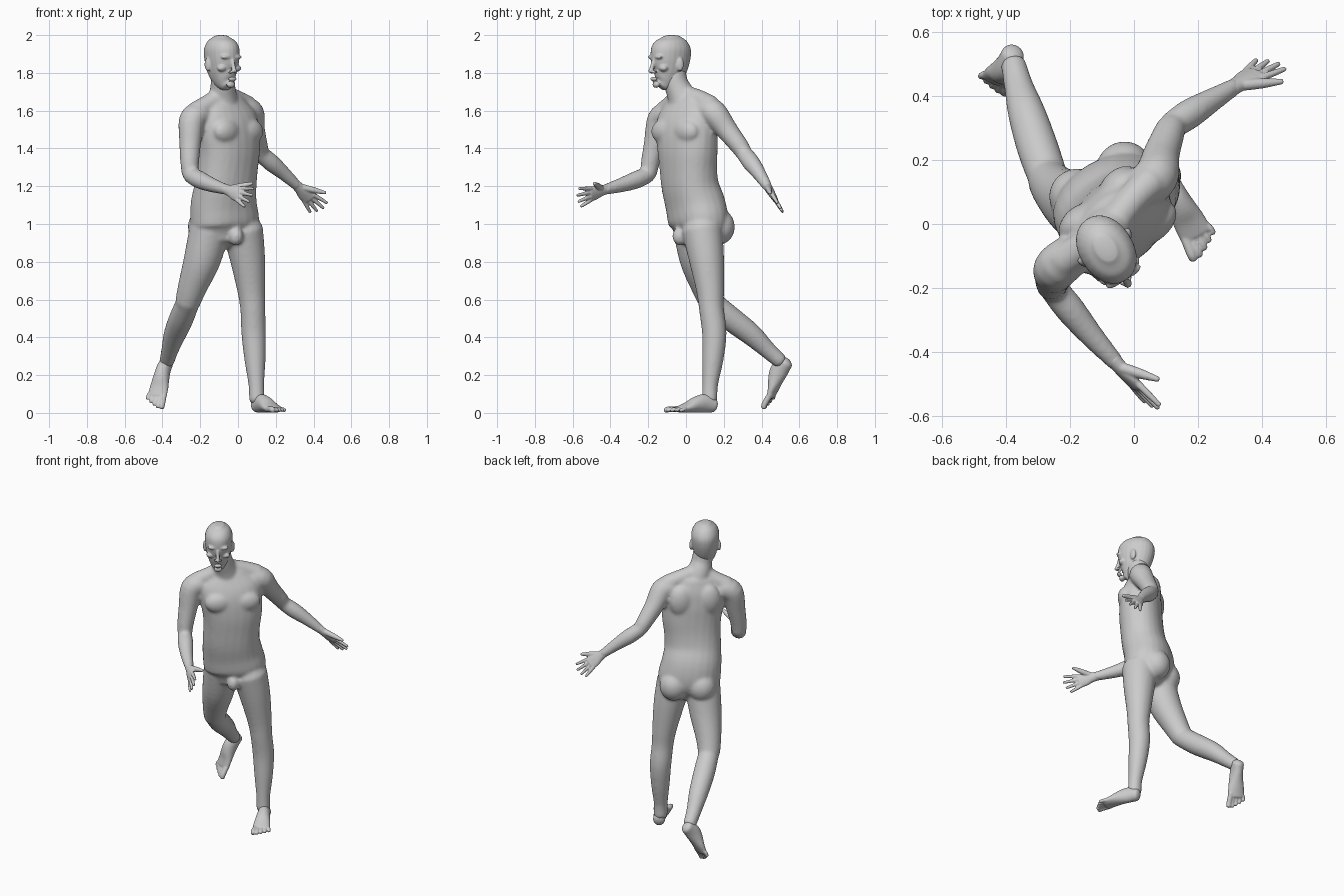
import bpy, bmesh, math
from mathutils import Vector, Matrix

if "Cube" in bpy.data.objects:
    bpy.data.objects.remove(bpy.data.objects["Cube"])


def spline(pts, sub=4):
    """Catmull-Rom through rows of numbers."""
    out = []
    for i in range(len(pts) - 1):
        q = [pts[max(0, i - 1)], pts[i], pts[i + 1], pts[min(len(pts) - 1, i + 2)]]
        for k in range(sub):
            t = k / sub
            out.append([0.5 * (2 * b + (c - a) * t + (2 * a - 5 * b + 4 * c - d) * t * t
                               + (3 * b - a - 3 * c + d) * t ** 3) for a, b, c, d in zip(*q)])
    return out + [list(pts[-1])]


def tube(bm, pts, side=None, cap=0.6, power=2.0, n=24):
    """Closed loft through (x, y, z, half_width[, half_depth[, yaw]])."""
    rows = [tuple(p) if len(p) == 6 else tuple(p[:4]) + (p[4] if len(p) > 4 else p[3], 0) for p in pts]
    rows = spline(rows)
    rings = []

    def ring(c, S, U, a, b):
        vs = []
        for i in range(n):
            w = 2 * math.pi * i / n
            x, y = math.cos(w), math.sin(w)
            x = math.copysign(abs(x) ** (2 / power), x)
            y = math.copysign(abs(y) ** (2 / power), y)
            vs.append(bm.verts.new(c + S * (a * x) + U * (b * y)))
        rings.append(vs)

    last = len(rows) - 1
    for i, (x, y, z, a, b, yaw) in enumerate(rows):
        c = Vector((x, y, z))
        T = (Vector(rows[min(last, i + 1)][:3]) - Vector(rows[max(0, i - 1)][:3])).normalized()
        S = Vector(side) if side else Vector((math.cos(math.radians(yaw)), math.sin(math.radians(yaw)), 0))
        S = (S - T * S.dot(T)).normalized()
        U = T.cross(S)
        h = min(a, b) * cap
        caps = [math.radians(v) for v in (85, 60, 30)]
        if i == 0:
            for w in caps:
                ring(c - T * h * math.sin(w), S, U, a * math.cos(w), b * math.cos(w))
        ring(c, S, U, a, b)
        if i == last:
            for w in reversed(caps):
                ring(c + T * h * math.sin(w), S, U, a * math.cos(w), b * math.cos(w))
    for r0, r1 in zip(rings, rings[1:]):
        for i in range(n):
            j = (i + 1) % n
            bm.faces.new((r0[i], r0[j], r1[j], r1[i]))
    bm.faces.new(rings[0][::-1])
    bm.faces.new(rings[-1])


def blob(bm, loc, radii, yaw=0):
    m = Matrix.Translation(loc) @ Matrix.Rotation(math.radians(yaw), 4, 'Z') @ Matrix.Diagonal((*radii, 1))
    bmesh.ops.create_uvsphere(bm, u_segments=20, v_segments=12, radius=1, matrix=m)


def finish(bm, name, voxel, smooth):
    """Fuse the overlapping pieces into one skin."""
    bmesh.ops.recalc_face_normals(bm, faces=bm.faces)
    me = bpy.data.meshes.new(name)
    bm.to_mesh(me)
    bm.free()
    ob = bpy.data.objects.new(name, me)
    bpy.context.collection.objects.link(ob)
    r = ob.modifiers.new("fuse", 'REMESH')
    r.mode, r.voxel_size, r.use_smooth_shade = 'VOXEL', voxel, True
    s = ob.modifiers.new("soften", 'SMOOTH')
    s.factor, s.iterations = 0.5, smooth
    return ob


def frame(origin, yaw):
    """Maps (side, forward, z) of a turned body part to world space."""
    c, s = math.cos(math.radians(yaw)), math.sin(math.radians(yaw))
    return lambda u, f, z: Vector((origin[0] + u * c + f * s, origin[1] + u * s - f * c, z))


# ---- torso, twisted from hips (30 deg) to shoulders (43 deg)
bm = bmesh.new()
tube(bm, [(-.065, .06, .93, .15, .10, 30), (-.068, .066, 1.0, .188, .138, 30),
          (-.076, .05, 1.1, .182, .143, 32), (-.066, .022, 1.2, .172, .134, 35),
          (-.055, .012, 1.3, .172, .130, 39), (-.048, .008, 1.4, .182, .130, 42),
          (-.055, .003, 1.5, .19, .124, 43), (-.068, .003, 1.58, .185, .105, 43),
          (-.075, .003, 1.64, .135, .08, 43)], power=2.2)
tube(bm, [(-.075, 0, 1.6, .08, .08, 42), (-.08, -.025, 1.68, .074, .074, 40),
          (-.08, -.052, 1.74, .064, .066, 36), (-.083, -.065, 1.80, .062, .066, 34)])
tube(bm, [(-.08, -.02, 1.69, .05), (-.01, .07, 1.66, .05), (.05, .13, 1.625, .055)])
tube(bm, [(-.08, -.03, 1.69, .05), (-.15, -.07, 1.64, .05), (-.22, -.115, 1.595, .055)])
chest, hips = frame((-.055, .003), 43), frame((-.068, .066), 30)
for sx in (-1, 1):
    blob(bm, chest(sx * .085, .085, 1.49), (.085, .048, .065), 43)     # pectoral
    blob(bm, chest(sx * .085, -.08, 1.53), (.075, .05, .10), 43)       # shoulder blade
    blob(bm, hips(sx * .085, -.075, .985), (.088, .085, .095), 30)     # buttock
blob(bm, hips(0, .11, .935), (.04, .045, .05), 30)

# ---- arms
tube(bm, [(-.20, -.10, 1.58, .068), (-.243, -.137, 1.55, .07), (-.253, -.165, 1.43, .058),
          (-.256, -.188, 1.33, .050), (-.254, -.198, 1.265, .044)])
tube(bm, [(-.254, -.200, 1.262, .043), (-.205, -.26, 1.235, .047), (-.14, -.34, 1.207, .039),
          (-.055, -.435, 1.18, .027)])
tube(bm, [(.03, .11, 1.605, .068), (.07, .15, 1.585, .07), (.085, .215, 1.50, .058),
          (.11, .285, 1.41, .049), (.12, .305, 1.375, .044)])
tube(bm, [(.118, .307, 1.375, .043), (.175, .345, 1.325, .047), (.24, .385, 1.27, .038),
          (.315, .43, 1.2, .027)])

# ---- legs: left carries the weight, right trails behind
tube(bm, [(.025, .085, .97, .108), (.05, .108, .82, .094), (.07, .128, .65, .074),
          (.078, .135, .55, .066), (.083, .15, .42, .065), (.09, .142, .28, .056),
          (.097, .128, .15, .042), (.10, .125, .07, .042)])
tube(bm, [(-.15, .04, .97, .108), (-.19, .065, .81, .098), (-.24, .105, .67, .078),
          (-.268, .138, .58, .066)])
tube(bm, [(-.266, .138, .582, .062), (-.30, .235, .50, .065), (-.335, .345, .415, .059),
          (-.36, .43, .335, .046), (-.376, .497, .275, .040)])
finish(bm, "body", .009, 10)

# ---- head, turned 32 degrees
bm = bmesh.new()
H = frame((-.085, -.082), 32)
profile = [(.055, 1.728, .03, .03), (.037, 1.75, .048, .058), (.017, 1.79, .066, .085),
           (.006, 1.83, .076, .101), (0, 1.88, .083, .112), (-.004, 1.93, .083, .111),
           (-.006, 1.968, .066, .088), (-.006, 1.99, .038, .052)]
tube(bm, [(*H(0, f, z), a, b, 32) for f, z, a, b in profile], cap=.27, power=2.1)
tube(bm, [(*H(0, .106, 1.868), .010), (*H(0, .116, 1.83), .011), (*H(0, .124, 1.807), .014)])
blob(bm, H(0, .106, 1.768), (.026, .014, .012), 32)                    # lips
blob(bm, H(0, .09, 1.738), (.026, .016, .018), 32)                     # chin
for sx in (-1, 1):
    blob(bm, H(sx * .032, .096, 1.884), (.032, .016, .012), 32)        # brow
    blob(bm, H(sx * .046, .073, 1.825), (.026, .022, .018), 32)        # cheek
    blob(bm, H(sx * .014, .108, 1.803), (.009, .012, .008), 32)        # nostril
    blob(bm, H(sx * .084, -.008, 1.845), (.011, .020, .036), 32 - sx * 20)  # ear
finish(bm, "head", .005, 5)


def axes(d, hint):
    d, h = Vector(d).normalized(), Vector(hint)
    return d, (h - d * h.dot(d)).normalized()


def hand(name, wrist, d, thumb_side, thumb_tip):
    bm = bmesh.new()
    o = Vector(wrist)
    d, w = axes(d, thumb_side)
    palm = [(-.02, .027, .025), (.02, .030, .022), (.06, .040, .019), (.10, .041, .015)]
    tube(bm, [(*(o + d * t), a, b) for t, a, b in palm], side=w)
    for k, length in zip((1.5, .5, -.5, -1.5), (.09, .10, .092, .075)):
        base, way = o + d * .092 + w * k * .021, (d + w * k * .17).normalized()
        tube(bm, [(*base, .0115), (*(base + way * length * .5), .0105), (*(base + way * length), .008)],
             side=w, n=12)
    root, tip = o + d * .02 + w * .014, Vector(thumb_tip)
    tube(bm, [(*root, .018), (*root.lerp(tip, .5), .016), (*tip, .009)], side=w.cross(d), n=12)
    finish(bm, name, .004, 3)


hand("right_hand", (-.055, -.435, 1.18), (.62, -.70, -.23), (.25, .10, .95), (.075, -.485, 1.215))
hand("left_hand", (.315, .43, 1.20), (.64, .40, -.66), (.6, -.35, .6), (.462, .445, 1.165))


def foot(name, heel, d, up, inner):
    """inner = +1 for the right foot, -1 for the left."""
    bm = bmesh.new()
    o = Vector(heel)
    d, u = axes(d, up)
    m = u.cross(d) * inner
    sole = [(0, .040, .036, .039), (.05, .050, .038, .049), (.10, .044, .043, .043),
            (.15, .030, .050, .029), (.20, .019, .052, .018)]
    tube(bm, [(*(o + d * t + u * h), a, b) for t, h, a, b in sole], side=m)
    for k, (reach, r) in enumerate(((.262, .016), (.262, .012), (.25, .0115), (.236, .011), (.22, .011))):
        s = .037 - k * .020
        tube(bm, [(*(o + d * .18 + m * s * .9 + u * .02), r), (*(o + d * (reach - .02) + m * s * 1.1 + u * .019), r),
                  (*(o + d * reach + m * s * 1.15 + u * .013), r * .9)], side=m, n=12)
    finish(bm, name, .0045, 3)


foot("left_foot", (.10, .143, 0), (.47, -.88, 0), (0, 0, 1), -1)
foot("right_foot", (-.37, .562, .245), (-.27, -.48, -.83), (-.2, -.8, .55), 1)
